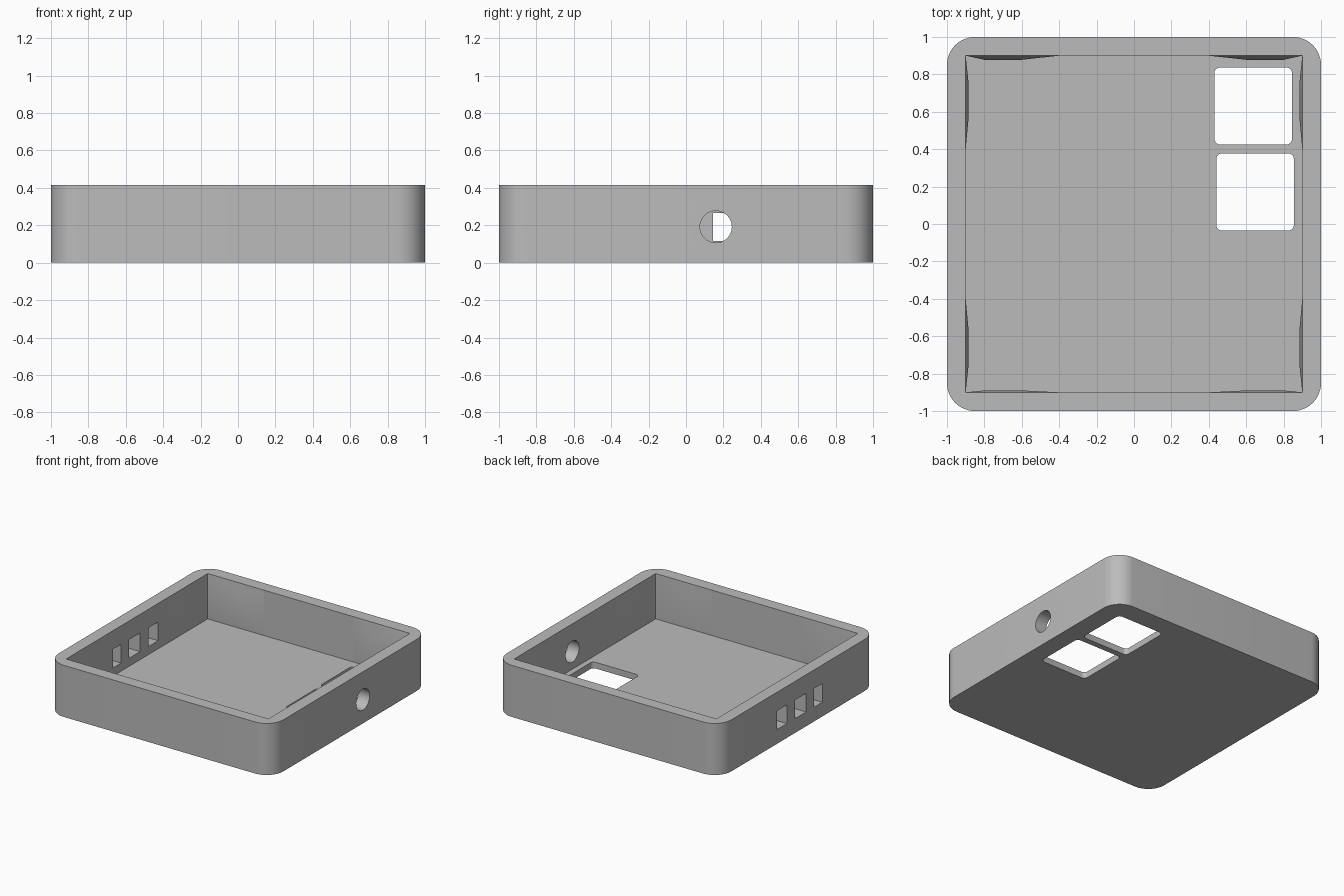
import bpy, bmesh, math
from mathutils import Vector

if "Cube" in bpy.data.objects:
    bpy.data.objects.remove(bpy.data.objects["Cube"], do_unlink=True)

HEIGHT, FLOOR, INNER = 0.415, 0.05, 0.9

grey = bpy.data.materials.new("plain grey")
grey.use_nodes = True
colour = (0.5, 0.5, 0.5, 1)
grey.diffuse_color = colour
grey.node_tree.nodes["Principled BSDF"].inputs["Base Color"].default_value = colour


def add_object(name, bm):
    bmesh.ops.recalc_face_normals(bm, faces=bm.faces)
    mesh = bpy.data.meshes.new(name)
    bm.to_mesh(mesh)
    bm.free()
    mesh.materials.append(grey)
    obj = bpy.data.objects.new(name, mesh)
    bpy.context.collection.objects.link(obj)
    return obj


def slab(name, x, y, z, radius=0, steps=12):
    """Upright block over the given ranges, with rounded vertical corners."""
    bm = bmesh.new()
    points = []
    for i, (sx, sy) in enumerate([(1, 1), (0, 1), (0, 0), (1, 0)]):
        cx = x[sx] + (radius if sx == 0 else -radius)
        cy = y[sy] + (radius if sy == 0 else -radius)
        for k in range(steps + 1 if radius else 1):
            a = math.pi / 2 * (i + k / steps)
            points.append((cx + radius * math.cos(a), cy + radius * math.sin(a), z[0]))
    base = bm.faces.new([bm.verts.new(p) for p in points])
    top = bmesh.ops.extrude_face_region(bm, geom=[base])["geom"]
    bmesh.ops.translate(bm, vec=(0, 0, z[1] - z[0]),
                        verts=[v for v in top if isinstance(v, bmesh.types.BMVert)])
    return add_object(name, bm)


def cut(target, cutter):
    cutter.hide_render = True
    mod = target.modifiers.new("cut", 'BOOLEAN')
    mod.operation, mod.solver, mod.object = 'DIFFERENCE', 'EXACT', cutter
    bpy.context.view_layer.objects.active = target
    bpy.ops.object.modifier_apply(modifier=mod.name)
    bpy.data.objects.remove(cutter, do_unlink=True)


# Tray with an open square cavity
tray = slab("tray", (-1, 1), (-1, 1), (0, HEIGHT), 0.15)
cut(tray, slab("cavity", (-INNER, INNER), (-INNER, INNER), (FLOOR, 1)))

# Two rounded windows in the floor
for x, y in [(0.43, 0.425), (0.44, -0.035)]:
    cut(tray, slab("window", (x, x + 0.415), (y, y + 0.412), (-0.1, 0.2), 0.03, 5))

# Three slots in the right wall
for y in [(-0.305, -0.2), (-0.1, 0.04), (0.145, 0.27)]:
    cut(tray, slab("slot", (-1.1, -0.8), y, (0.115, 0.265)))

# Round hole in the left wall
bpy.ops.mesh.primitive_cylinder_add(vertices=40, radius=0.085, depth=0.3,
                                    location=(0.95, 0.16, 0.192),
                                    rotation=(0, math.pi / 2, 0))
cut(tray, bpy.context.object)


# Shallow swellings on the inner walls beside each corner
def swelling(name, corner, along, inward, depth, ridge):
    bm = bmesh.new()
    for t in (0, 0.5):
        for z in (FLOOR, HEIGHT):
            for back in (0, -0.01):
                p = corner + along * t + inward * back
                bm.verts.new((p.x, p.y, z - 0.001))
    for t in ridge:
        p = corner + along * t + inward * depth
        bm.verts.new((p.x, p.y, 0.32))
    bmesh.ops.convex_hull(bm, input=bm.verts)
    return add_object(name, bm)


parts = [tray]
for sx, side in ((-1, "right"), (1, "left")):
    for sy, end in ((-1, "front"), (1, "back")):
        corner = Vector((sx * INNER, sy * INNER, 0))
        to_x, to_y = Vector((-sx, 0, 0)), Vector((0, -sy, 0))
        parts.append(swelling(f"{end}_wall_{side}_swelling", corner, to_x, to_y,
                              0.022 if sy > 0 else 0.01, (0.1, 0.3)))
        parts.append(swelling(f"{side}_wall_{end}_swelling", corner, to_y, to_x,
                              0.016, (0.15, 0.33)))

# Smooth shading with sharp edges kept
bpy.ops.object.select_all(action='DESELECT')
for obj in parts:
    obj.select_set(True)
bpy.context.view_layer.objects.active = tray
bpy.ops.object.shade_smooth_by_angle(angle=math.radians(30))
